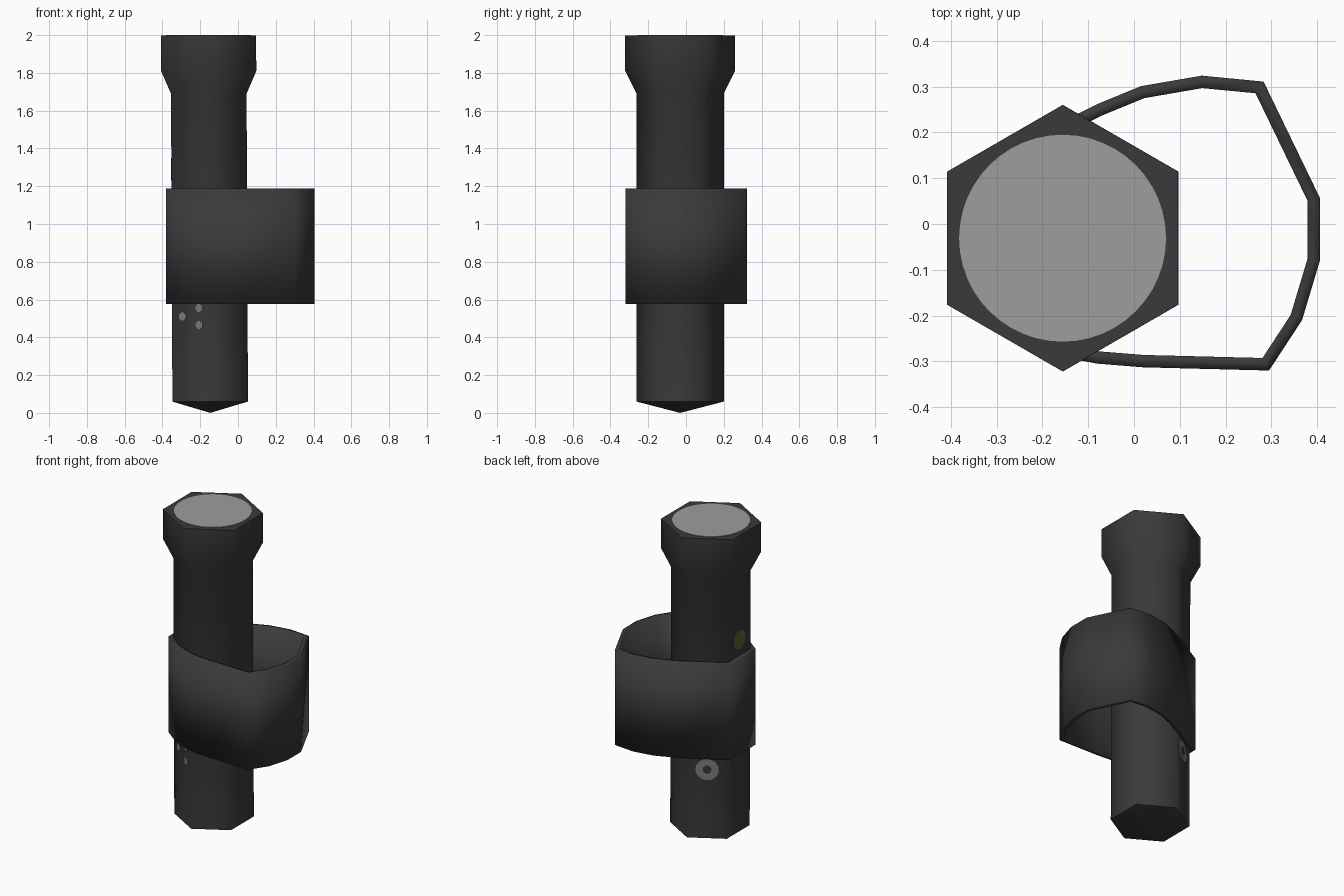
import bpy, bmesh, math
from mathutils import Vector, Matrix

if "Cube" in bpy.data.objects:
    bpy.data.objects.remove(bpy.data.objects["Cube"])

def material(name, rgb):
    m = bpy.data.materials.new(name)
    m.diffuse_color = (*rgb, 1)
    m.use_nodes = True
    m.node_tree.nodes["Principled BSDF"].inputs["Base Color"].default_value = m.diffuse_color
    return m

BLACK = material("black_casing", (0.042, 0.042, 0.042))
GLASS = material("lens_grey", (0.34, 0.34, 0.34))
MARK = material("marking_grey", (0.2, 0.2, 0.2))
OLIVE = material("button_olive", (0.12, 0.115, 0.03))

def finish(bm, name, mat, angle):
    bmesh.ops.recalc_face_normals(bm, faces=bm.faces)
    me = bpy.data.meshes.new(name)
    bm.to_mesh(me)
    bm.free()
    me.materials.append(mat)
    ob = bpy.data.objects.new(name, me)
    bpy.context.collection.objects.link(ob)
    bpy.ops.object.select_all(action='DESELECT')
    ob.select_set(True)
    bpy.context.view_layer.objects.active = ob
    bpy.ops.object.shade_smooth_by_angle(angle=math.radians(angle))
    return ob

def axis(z):
    # the torch leans very slightly towards -x
    return Vector((-0.147 - 0.0045 * z, -0.031, z))

# Hexagonal torch casing, lofted from (z, corner radius)
bm = bmesh.new()
rings = []
for z, r in [(0.06, 0.231), (1.69, 0.231), (1.81, 0.291), (1.997, 0.291)]:
    rings.append([bm.verts.new(axis(z) + Vector((r * math.cos(a), r * math.sin(a), 0)))
                  for a in (math.radians(30 + 60 * i) for i in range(6))])
for lo, hi in zip(rings, rings[1:]):
    for i in range(6):
        j = (i + 1) % 6
        bm.faces.new((lo[i], lo[j], hi[j], hi[i]))
bm.faces.new(rings[-1])
tip = bm.verts.new(axis(0))
for i in range(6):
    bm.faces.new((rings[0][(i + 1) % 6], rings[0][i], tip))
finish(bm, "torch_casing", BLACK, 65)

# Thin round plate or ring, facing along direction
def plate(name, center, direction, r, mat, hole=0.0, thick=0.004, seg=32):
    bm = bmesh.new()
    circles = []
    for rad in ([r, hole] if hole else [r]):
        circles.append([bm.verts.new((rad * math.cos(2 * math.pi * i / seg),
                                      rad * math.sin(2 * math.pi * i / seg), 0))
                        for i in range(seg)])
    if hole:
        for i in range(seg):
            j = (i + 1) % seg
            bm.faces.new((circles[0][i], circles[0][j], circles[1][j], circles[1][i]))
    else:
        bm.faces.new(circles[0])
    ext = bmesh.ops.extrude_face_region(bm, geom=bm.faces[:])
    bmesh.ops.translate(bm, vec=(0, 0, thick),
                        verts=[v for v in ext["geom"] if isinstance(v, bmesh.types.BMVert)])
    bm.transform(Matrix.Translation(center) @ direction.to_track_quat('Z', 'Y').to_matrix().to_4x4())
    return finish(bm, name, mat, 30)

def on_side(degrees, z, across=0.0):
    a = math.radians(degrees)
    d = Vector((math.cos(a), math.sin(a), 0))
    side = Vector((-d.y, d.x, 0))
    return axis(z) + d * 0.199 + side * across, d

# Lens, button and printed marks
plate("lens", axis(1.996), Vector((0, 0, 1)), 0.226, GLASS, seg=48)
c, d = on_side(180, 1.29)
plate("button", c, d, 0.06, OLIVE)
c, d = on_side(120, 0.50)
plate("ring_mark", c, d, 0.068, MARK, hole=0.025)
for i, (across, z) in enumerate([(-0.05, 0.51), (0.052, 0.465), (0.052, 0.555)]):
    c, d = on_side(240, z, across)
    plate("dot_mark_%d" % (i + 1), c, d, 0.022, MARK, seg=16)

# Strap: closed outline seen from above, wrapped round the torch
outline = [(-0.38, 0.10), (-0.38, -0.16), (-0.27, -0.245), (-0.16, -0.29), (-0.08, -0.305),
           (0.02, -0.313), (0.295, -0.32), (0.367, -0.21), (0.406, -0.08), (0.406, 0.057),
           (0.283, 0.311), (0.148, 0.324), (0.015, 0.301), (-0.08, 0.262), (-0.16, 0.222)]
bm = bmesh.new()
low = [bm.verts.new((x, y, 0.577)) for x, y in outline]
top = [bm.verts.new((x, y, 1.187)) for x, y in outline]
n = len(outline)
for i in range(n):
    j = (i + 1) % n
    bm.faces.new((low[i], low[j], top[j], top[i]))
strap = finish(bm, "strap", BLACK, 50)
s = strap.modifiers.new("thickness", 'SOLIDIFY')
s.thickness = 0.027
s.offset = -1
s.use_even_offset = True
